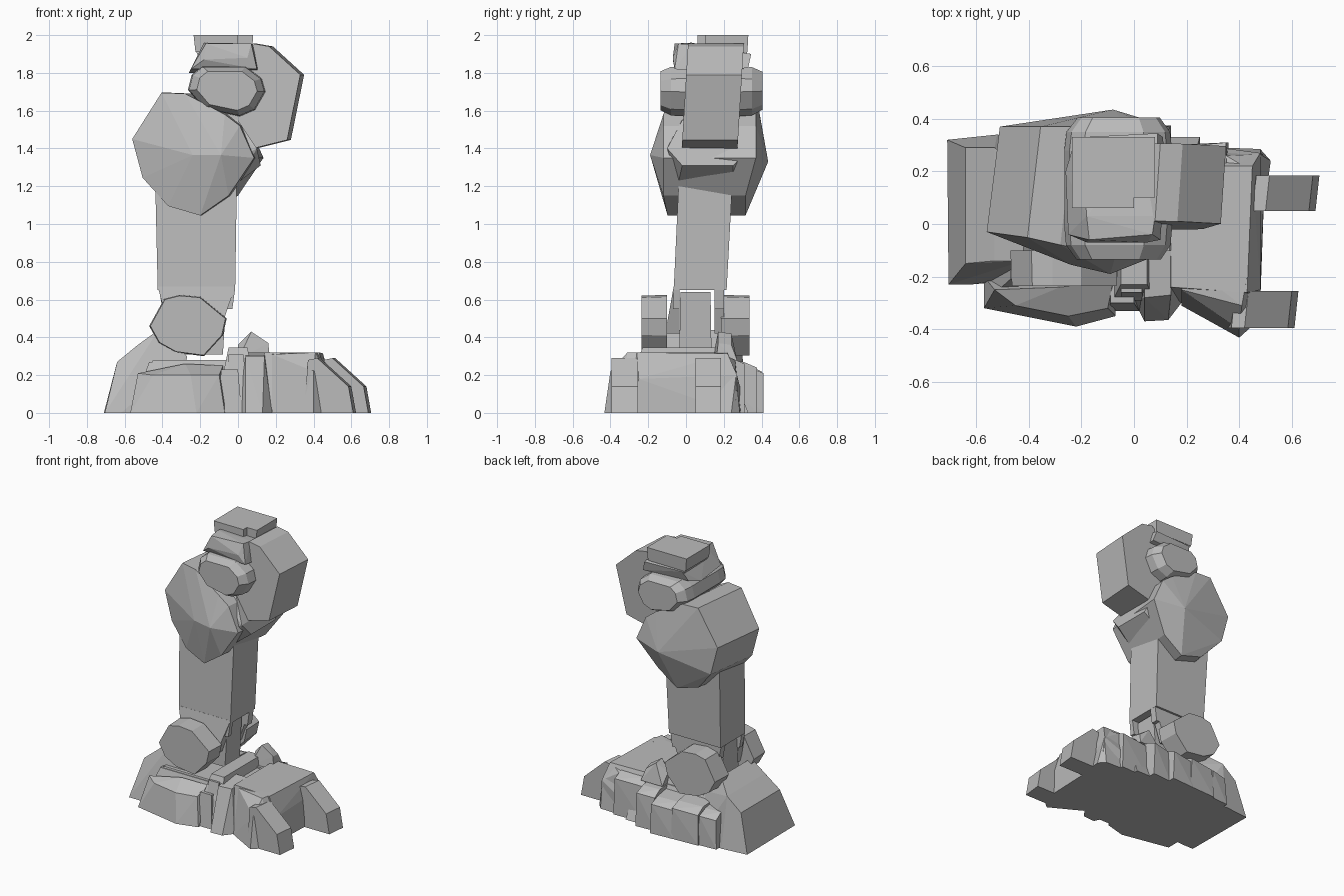
import bpy, bmesh

grey = bpy.data.materials.new("stone_grey")
grey.diffuse_color = (0.5, 0.5, 0.5, 1)


def hull(name, pts):
    """Faceted convex part wrapped around a few points."""
    bm = bmesh.new()
    for p in pts:
        bm.verts.new(p)
    res = bmesh.ops.convex_hull(bm, input=bm.verts[:])
    junk = {g for g in res["geom_interior"] + res["geom_unused"]
            if isinstance(g, bmesh.types.BMVert) and g.is_valid}
    bmesh.ops.delete(bm, geom=list(junk), context='VERTS')
    bmesh.ops.dissolve_limit(bm, angle_limit=0.03, verts=bm.verts[:], edges=bm.edges[:])
    bmesh.ops.recalc_face_normals(bm, faces=bm.faces[:])
    me = bpy.data.meshes.new(name)
    bm.to_mesh(me)
    bm.free()
    me.materials.append(grey)
    ob = bpy.data.objects.new(name, me)
    bpy.context.collection.objects.link(ob)
    return ob


def drum(name, outline, layers):
    """Front outline (x, z) stacked along y; layers are (y, scale)."""
    cx = sum(p[0] for p in outline) / len(outline)
    cz = sum(p[1] for p in outline) / len(outline)
    return hull(name, [(cx + (x - cx) * s, y, cz + (z - cz) * s)
                       for y, s in layers for x, z in outline])


def frustum(name, z0, r0, z1, r1):
    """Tapered block between two rectangles (x0, x1, y0, y1)."""
    return hull(name, [(x, y, z) for z, r in ((z0, r0), (z1, r1))
                       for x in r[:2] for y in r[2:]])


# Base: centre, left ramp and right deck
frustum("base_centre", 0, (-0.55, 0.25, -0.3, 0.33), 0.28, (-0.45, 0.22, -0.2, 0.22))
hull("base_left_ramp", [
    (-0.705, -0.23, 0), (-0.71, 0.32, 0), (-0.52, 0.34, 0), (-0.62, -0.23, 0),
    (-0.64, -0.15, 0.27), (-0.64, 0.29, 0.27), (-0.53, 0.29, 0.36), (-0.53, -0.14, 0.36),
    (-0.42, -0.14, 0.44), (-0.42, 0.2, 0.44), (-0.27, -0.17, 0.3), (-0.27, 0.2, 0.3),
    (-0.3, -0.2, 0), (-0.3, 0.3, 0)])
hull("base_right_deck", [
    (0.1, -0.3, 0), (0.1, 0.32, 0), (0.48, -0.3, 0), (0.5, 0.26, 0),
    (0.14, -0.24, 0.32), (0.14, 0.22, 0.32), (0.43, -0.26, 0.32), (0.45, 0.22, 0.315),
    (0.48, 0.27, 0.2), (0.48, -0.25, 0.18)])
frustum("base_centre_step", 0.2, (-0.08, 0.08, -0.29, 0.24), 0.345, (-0.05, 0.05, -0.23, 0.19))

# Two sloping feet on the right
for name, ya, yb, dx in (("foot_back", 0.05, 0.185, 0.0), ("foot_front", -0.395, -0.255, -0.08)):
    sk = 0.015
    hull(name, [(x + dx + (sk if y == yb else 0), y, z) for y in (ya, yb)
                for x, z in ((0.69, 0), (0.665, 0.14), (0.5, 0.29), (0.45, 0.28), (0.43, 0), (0.55, 0))])

# Front edge stones
hull("front_left_stone", [
    (-0.57, -0.32, 0), (-0.22, -0.39, 0), (-0.07, -0.35, 0), (-0.57, -0.2, 0), (-0.07, -0.2, 0),
    (-0.45, -0.31, 0.2), (-0.25, -0.35, 0.2), (-0.1, -0.32, 0.2), (-0.53, -0.25, 0.21),
    (-0.28, -0.24, 0.26), (-0.08, -0.22, 0.25)])
frustum("front_left_ledge", 0, (-0.57, -0.05, -0.3, -0.1), 0.27, (-0.47, -0.07, -0.21, -0.1))
frustum("front_small_stone", 0, (-0.1, 0.02, -0.33, -0.1), 0.23, (-0.09, 0.0, -0.3, -0.1))
frustum("front_middle_stone", 0, (-0.05, 0.05, -0.33, -0.1), 0.31, (-0.05, 0.03, -0.26, -0.1))
hull("front_right_stone", [
    (0.04, -0.37, 0), (0.13, -0.365, 0), (0.18, -0.3, 0), (0.0, -0.29, 0),
    (0.04, -0.28, 0.3), (0.14, -0.27, 0.3), (0.04, -0.1, 0.32), (0.15, -0.1, 0.32),
    (0.0, -0.1, 0), (0.18, -0.1, 0)])
hull("front_corner_stone", [
    (0.18, -0.31, 0), (0.4, -0.432, 0), (0.48, -0.36, 0), (0.48, -0.2, 0), (0.18, -0.15, 0),
    (0.18, -0.25, 0.31), (0.4, -0.4, 0.22), (0.41, -0.31, 0.32), (0.43, -0.2, 0.32),
    (0.2, -0.15, 0.32), (0.47, -0.33, 0.2)])

# Back edge stones
for i, (x0, x1, y, z) in enumerate(((-0.5, -0.36, 0.38, 0.24), (-0.37, -0.16, 0.4, 0.25),
                                    (-0.18, 0.0, 0.41, 0.24), (-0.01, 0.14, 0.375, 0.27),
                                    (0.13, 0.36, 0.31, 0.29))):
    hull("back_stone_%d" % i, [
        (x0, y - 0.01, 0), (x1, y, 0), (x0, y - 0.25, 0), (x1, y - 0.25, 0),
        (x0 + 0.01, y - 0.02, z - 0.04), (x1 - 0.01, y, z - 0.03),
        (x0 + 0.01, y - 0.08, z), (x1 - 0.01, y - 0.07, z),
        (x0, y - 0.25, z + 0.02), (x1, y - 0.25, z + 0.02)])
hull("back_corner_stone", [
    (0.35, 0.29, 0), (0.48, 0.285, 0), (0.52, 0.24, 0), (0.34, 0.1, 0), (0.5, 0.1, 0),
    (0.35, 0.26, 0.28), (0.48, 0.265, 0.2), (0.45, 0.2, 0.31), (0.34, 0.1, 0.31)])
hull("deck_knob", [
    (0.0, 0.14, 0.28), (0.17, 0.16, 0.28), (0.17, 0.27, 0.28), (0.0, 0.27, 0.28),
    (0.07, 0.17, 0.43), (0.16, 0.17, 0.37), (0.07, 0.24, 0.42), (0.15, 0.24, 0.36),
    (0.0, 0.2, 0.36)])

# Lower joint: two outer drums and a middle lug
low = [(-0.47, 0.46), (-0.39, 0.605), (-0.31, 0.625), (-0.2, 0.615), (-0.06, 0.5),
       (-0.08, 0.41), (-0.18, 0.3), (-0.33, 0.32), (-0.42, 0.37)]
drum("lower_joint_front", low, ((-0.235, 0.97), (-0.1, 1)))
drum("lower_joint_back", low, ((0.185, 1), (0.335, 0.97)))
frustum("lower_joint_lug", 0.31, (-0.4, -0.08, -0.035, 0.135), 0.64, (-0.38, -0.06, -0.03, 0.13))

# Column with forked lower end
frustum("column", 0.65, (-0.425, -0.015, -0.065, 0.215), 1.3, (-0.44, -0.005, -0.035, 0.25))
for name, y0, y1 in (("fork_front", -0.11, -0.035), ("fork_back", 0.15, 0.2)):
    frustum(name, 0.42, (-0.36, -0.1, y0, y1), 0.67, (-0.425, -0.015, max(y0, -0.065), y1))
    frustum(name + "_tip", 0.55, (-0.4, -0.03, max(y0, -0.07), y1), 0.66,
            (-0.42, -0.015, max(y0, -0.065), y1))

# Large middle joint, its back rim set slightly to the right
mid = [(-0.405, 1.695), (-0.28, 1.69), (-0.07, 1.58), (0.01, 1.52), (0.085, 1.35),
       (-0.05, 1.15), (-0.2, 1.045), (-0.37, 1.095), (-0.505, 1.245), (-0.56, 1.45)]
hull("middle_joint",
     [(x, -0.03 - 0.09 * min(1, max(0, (x + 0.5) / 0.4)), z) for x, z in mid]
     + [(x + 0.05, 0.37 - 0.055 * (z < 1.2), z) for x, z in mid]
     + [(-0.24, -0.155, 1.365), (-0.09, -0.19, 1.365), (-0.15, 0.42, 1.36), (-0.08, 0.435, 1.33)])
hull("middle_joint_collar", [
    (0.12, -0.02, 1.31), (0.12, 0.25, 1.31), (0.1, -0.1, 1.4), (0.1, 0.34, 1.4),
    (0.0, -0.04, 1.22), (0.0, 0.25, 1.22), (-0.3, -0.04, 1.2), (-0.3, 0.3, 1.2),
    (-0.2, 0.0, 1.6), (-0.2, 0.35, 1.6), (0.0, -0.02, 1.55), (0.0, 0.35, 1.55)])

# Upper arm on the right
arm = [(0.06, 1.93), (0.1, 1.955), (0.185, 1.94), (0.35, 1.79), (0.28, 1.445),
       (0.06, 1.39), (-0.05, 1.5), (-0.08, 1.75)]
hull("upper_arm", [(x - (0.02 if y < 0.1 else 0), y - 0.06 * (1.94 - z), z)
                   for y in (0.01, 0.305) for x, z in arm])

# Upper joint drum and crown
top = [(-0.265, 1.71), (-0.245, 1.79), (-0.19, 1.835), (0.04, 1.835), (0.125, 1.77),
       (0.145, 1.7), (0.09, 1.605), (0.01, 1.57), (-0.18, 1.61)]
drum("upper_joint", top, ((-0.135, 0.78), (-0.08, 0.97), (-0.01, 1), (0.28, 1),
                          (0.35, 0.96), (0.405, 0.76)))
hull("upper_joint_crown", [
    (-0.25, -0.04, 1.82), (0.1, -0.06, 1.82), (-0.18, -0.07, 1.87), (0.05, -0.07, 1.88),
    (-0.17, -0.06, 1.955), (0.07, -0.04, 1.955), (-0.18, 0.03, 1.96), (0.08, 0.03, 1.95),
    (-0.23, 0.3, 1.83), (0.11, 0.33, 1.83), (-0.2, 0.33, 1.9), (0.09, 0.345, 1.9),
    (0.12, 0.2, 1.8), (-0.26, 0.2, 1.8)])

# Top block with a notched front corner
frustum("top_block", 1.91, (-0.225, 0.075, 0.1, 0.325), 2.0, (-0.235, 0.08, 0.1, 0.33))
frustum("top_block_front", 1.91, (-0.225, 0.0, 0.06, 0.12), 2.0, (-0.235, 0.0, 0.06, 0.12))
frustum("top_block_neck", 1.8, (-0.17, 0.05, 0.05, 0.3), 1.92, (-0.225, 0.075, 0.07, 0.325))
